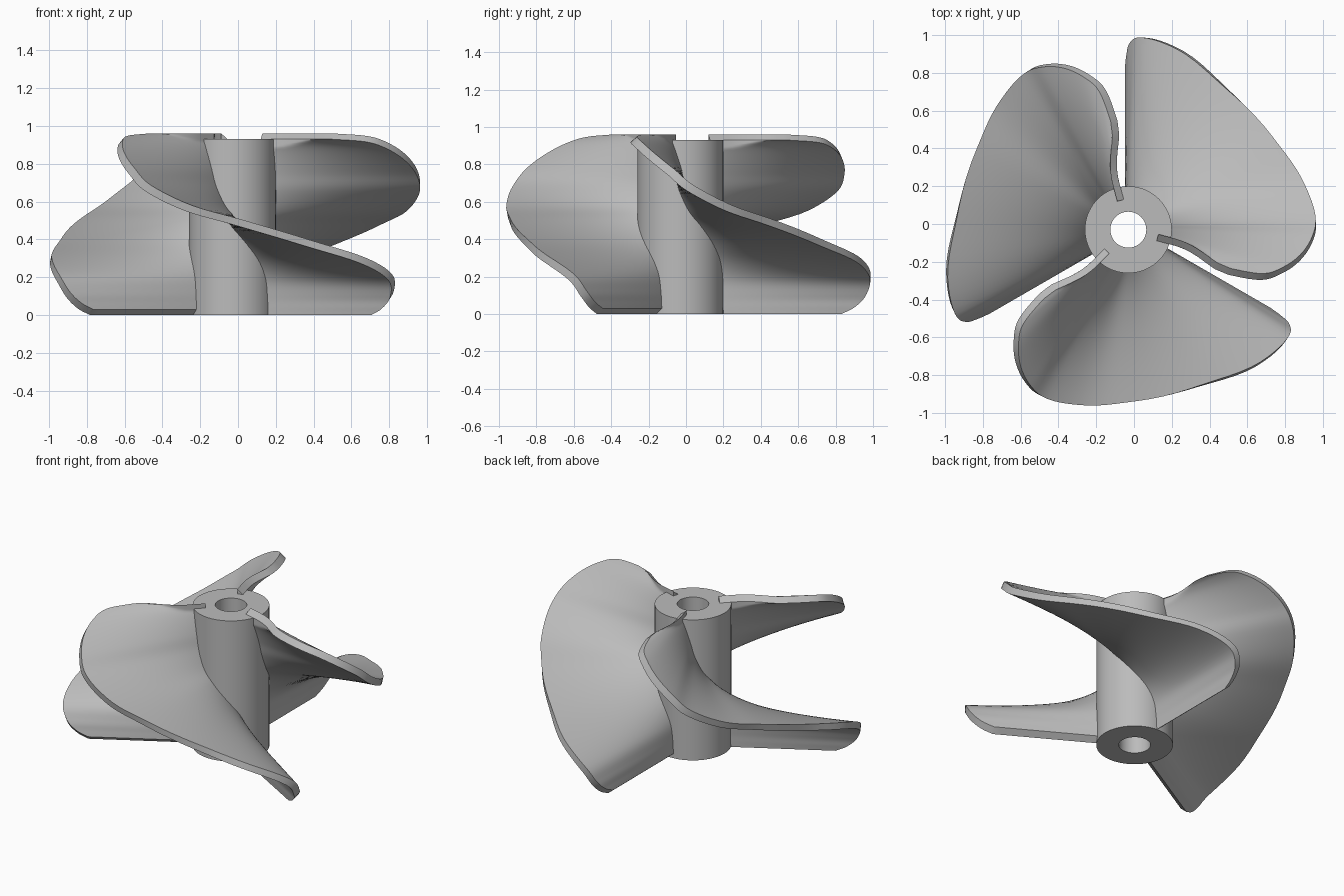
import bpy, bmesh, math
from mathutils import Vector

cube = bpy.data.objects.get("Cube")
if cube:
    bpy.data.objects.remove(cube, do_unlink=True)

CENTRE = Vector((-0.03, -0.03, 0))
HUB_R, HOLE_R, HUB_H = 0.23, 0.095, 0.93
ROOT_R = 0.16            # blade root, buried in the hub
HALF_T, HALF_Z = 0.018, 0.015   # half thickness around the axis and upward

grey = bpy.data.materials.new("plain grey")
grey.use_nodes = True
grey.diffuse_color = (0.5, 0.5, 0.5, 1)
grey.node_tree.nodes["Principled BSDF"].inputs["Base Color"].default_value = grey.diffuse_color


def finish(bm, name):
    bmesh.ops.recalc_face_normals(bm, faces=bm.faces[:])
    mesh = bpy.data.meshes.new(name)
    bm.to_mesh(mesh)
    bm.free()
    mesh.materials.append(grey)
    mesh.shade_smooth()
    mesh.set_sharp_from_angle(angle=math.radians(35))
    obj = bpy.data.objects.new(name, mesh)
    obj.location = CENTRE
    bpy.context.collection.objects.link(obj)
    return obj


# Hub: a ring profile spun round the axis
bm = bmesh.new()
corners = [(HOLE_R, 0), (HUB_R, 0), (HUB_R, HUB_H), (HOLE_R, HUB_H)]
loop = [bm.verts.new((r, 0, z)) for r, z in corners]
edges = [bm.edges.new((loop[i], loop[(i + 1) % 4])) for i in range(4)]
bmesh.ops.spin(bm, geom=loop + edges, axis=(0, 0, 1), cent=(0, 0, 0),
               angle=math.tau, steps=72, use_merge=True)
bmesh.ops.remove_doubles(bm, verts=bm.verts[:], dist=0.0005)
finish(bm, "hub")

# Blade sections from bottom edge to top edge: sweep angle, height, tip radius
SECTIONS = [Vector(s) for s in (
    (0, 0.015, 0.86), (0.5, 0.05, 0.93), (1.5, 0.11, 0.99), (5, 0.2, 1.02),
    (16, 0.29, 0.99), (35, 0.385, 0.91), (58, 0.49, 0.908), (74, 0.565, 0.955),
    (86.6, 0.67, 0.993), (93, 0.76, 0.975), (99.4, 0.84, 0.92),
    (105, 0.9, 0.84), (109.4, 0.932, 0.75), (112.5, 0.945, 0.58))]


def smooth_rows(pts, steps):
    """Catmull-Rom curve through the sections."""
    ext = [2 * pts[0] - pts[1]] + pts + [2 * pts[-1] - pts[-2]]
    rows = []
    for p0, p1, p2, p3 in zip(ext, ext[1:], ext[2:], ext[3:]):
        for i in range(steps):
            t = i / steps
            rows.append(p1 + 0.5 * t * (p2 - p0 + t * (2 * p0 - 5 * p1 + 4 * p2 - p3
                        + t * (3 * (p1 - p2) + p3 - p0))))
    return rows + [pts[-1]]


def blade_point(row, v, side, turn):
    sweep, z, tip = row
    r = ROOT_R + (tip - ROOT_R) * v
    # the top edge sweeps a little further out from the hub
    t = min(max((r - 0.25) / 0.3, 0), 1)
    sweep = min(sweep, 105 + 8 * t * t * (3 - 2 * t))
    a = math.radians(90 + turn - sweep)
    out = Vector((math.cos(a), math.sin(a), 0))
    across = Vector((-out.y, out.x, 0))
    return out * r + across * (side * HALF_T) + Vector((0, 0, z + side * HALF_Z))


def make_blade(name, turn, cols=16):
    bm = bmesh.new()
    rows = smooth_rows(SECTIONS, 5)
    upper, lower = [[[bm.verts.new(blade_point(row, c / cols, side, turn))
                      for c in range(cols + 1)] for row in rows] for side in (1, -1)]
    for grid in (upper, lower):
        for a, b in zip(grid, grid[1:]):
            for c in range(cols):
                bm.faces.new((a[c], a[c + 1], b[c + 1], b[c]))

    # Rim joining the two skins
    def border(g):
        return (g[0] + [row[-1] for row in g[1:-1]] + g[-1][::-1]
                + [row[0] for row in g[-2:0:-1]])
    top, low = border(upper), border(lower)
    for i in range(len(top)):
        j = (i + 1) % len(top)
        bm.faces.new((top[i], top[j], low[j], low[i]))
    finish(bm, name)


for name, turn in (("left_blade", 0), ("right_blade", 120), ("front_blade", 240)):
    make_blade(name, turn)
